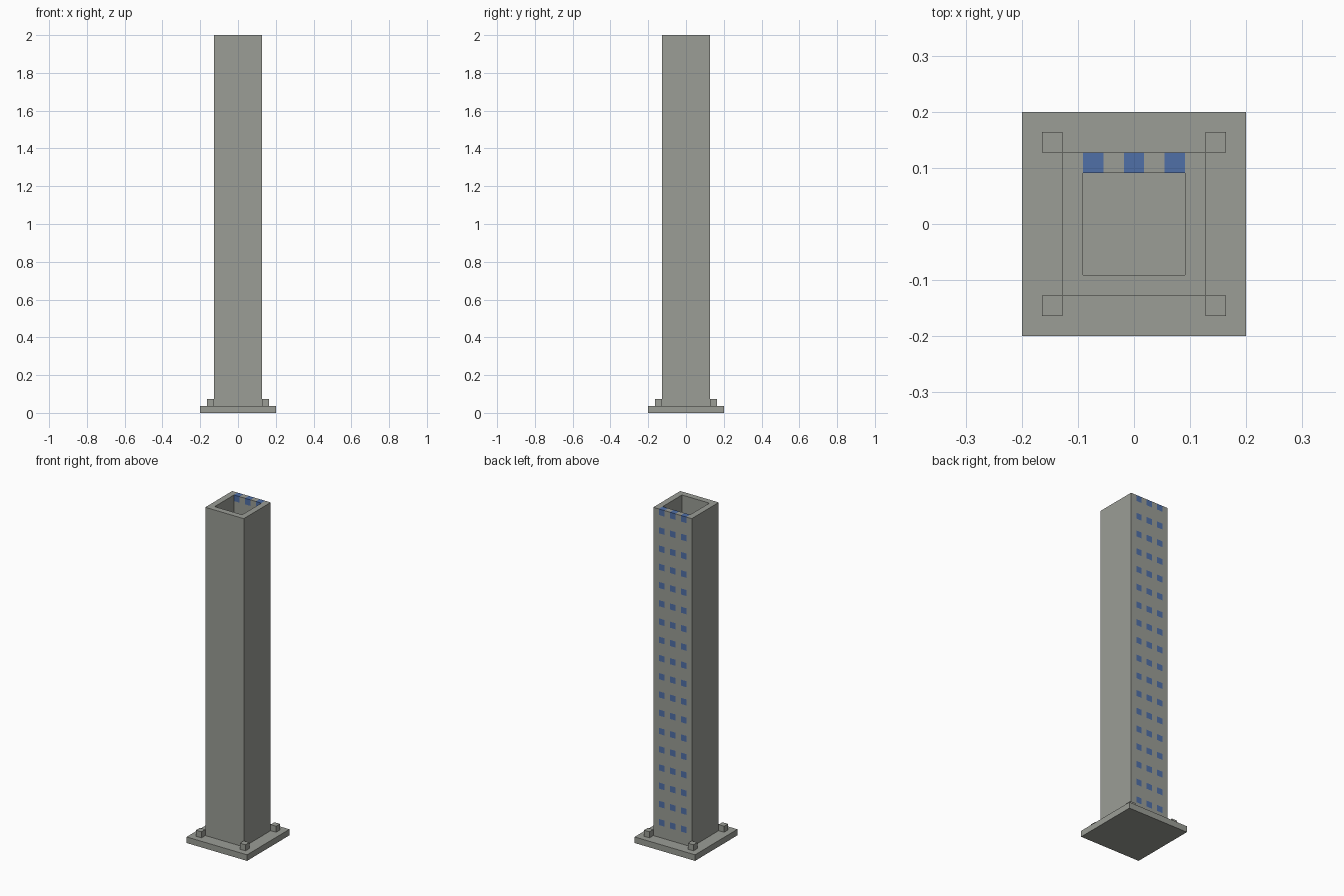
import bpy
import bmesh
from mathutils import Vector

cube = bpy.data.objects.get("Cube")
if cube:
    bpy.data.objects.remove(cube, do_unlink=True)

U = 2 / 55          # one block unit
HEIGHT = 55         # total height in units


def material(name, rgb):
    mat = bpy.data.materials.new(name)
    mat.use_nodes = True
    mat.diffuse_color = (*rgb, 1)
    mat.node_tree.nodes["Principled BSDF"].inputs["Base Color"].default_value = (*rgb, 1)
    return mat


stone = material("grey stone", (0.327, 0.337, 0.305))
blue = material("blue window", (0.08, 0.16, 0.39))


def finish(bm, name, mats):
    bmesh.ops.recalc_face_normals(bm, faces=bm.faces)
    mesh = bpy.data.meshes.new(name)
    bm.to_mesh(mesh)
    bm.free()
    for mat in mats:
        mesh.materials.append(mat)
    obj = bpy.data.objects.new(name, mesh)
    bpy.context.collection.objects.link(obj)
    return obj


def box(name, centre, size):
    bm = bmesh.new()
    bmesh.ops.create_cube(bm, size=1)
    for v in bm.verts:
        v.co = Vector([(c + p * s) * U for c, p, s in zip(centre, v.co, size)])
    return finish(bm, name, [stone])


# Base slab with a small block near each corner
box("base_slab", (0, 0, 0.5), (11, 11, 1))
for side, x in (("left", 4), ("right", -4)):
    for end, y in (("front", -4), ("back", 4)):
        box(f"corner_block_{end}_{side}", (x, y, 1.5), (1, 1, 1))

# Hollow square shaft: outer and inner loops, top and bottom
bm = bmesh.new()
corners = [(-1, -1), (1, -1), (1, 1), (-1, 1)]
loops = [[bm.verts.new((x * r * U, y * r * U, z * U)) for x, y in corners]
         for r, z in ((3.5, 1), (3.5, HEIGHT), (2.5, HEIGHT), (2.5, 1))]
for a, b in zip(loops, loops[1:] + loops[:1]):
    for i in range(4):
        j = (i + 1) % 4
        bm.faces.new((a[i], a[j], b[j], b[i]))


def cut(point, normal):
    bmesh.ops.bisect_plane(bm, geom=bm.verts[:] + bm.edges[:] + bm.faces[:], dist=1e-6,
                           plane_co=Vector(point) * U, plane_no=normal)


# Cut the window grid, then colour every second column on every third course
cut((0, 2.5, 0), (0, 1, 0))
for i in range(6):
    cut((i - 2.5, 0, 0), (1, 0, 0))
for k in range(3, HEIGHT, 3):
    cut((0, 0, k), (0, 0, 1))
    cut((0, 0, k + 1), (0, 0, 1))
for f in bm.faces:
    c = f.calc_center_median() / U
    column = round(c.x)
    course = int(c.z - 0.01)
    in_back_wall = c.y > 2.49 and abs(c.x) < 2.49
    if in_back_wall and column % 2 == 0 and course % 3 == 0:
        f.material_index = 1
finish(bm, "tower_shaft", [stone, blue])
